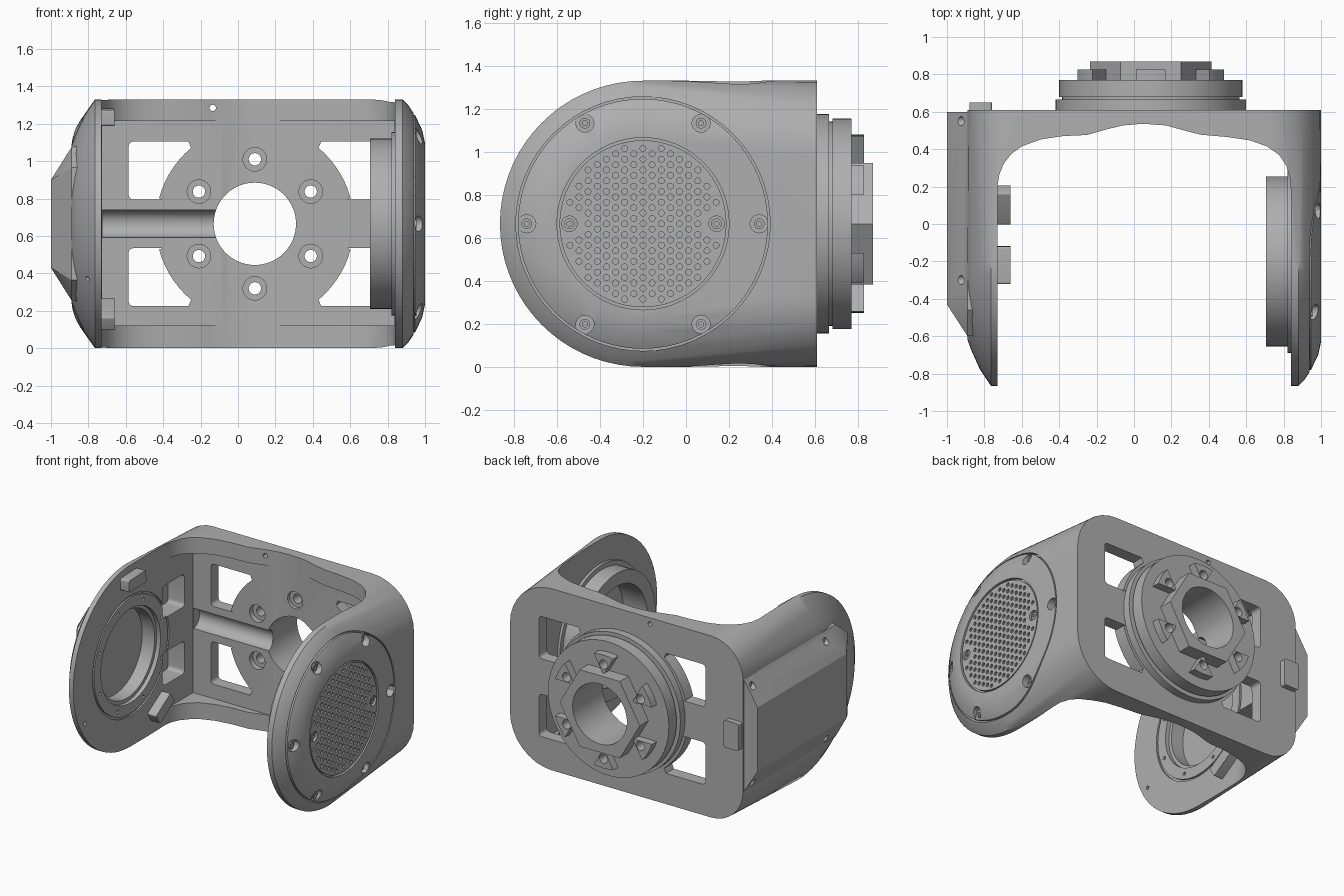
import bpy, bmesh, math
from mathutils import Vector

if "Cube" in bpy.data.objects:
    bpy.data.objects.remove(bpy.data.objects["Cube"])

ZC, ARM_Y, HUB_X = 0.665, -0.2, 0.09
ARM, HUB = (ARM_Y, ZC), (HUB_X, ZC)

grey = bpy.data.materials.new("matte grey")
grey.use_nodes = True
grey.diffuse_color = (0.43, 0.43, 0.43, 1)
grey.node_tree.nodes["Principled BSDF"].inputs["Base Color"].default_value = (0.43, 0.43, 0.43, 1)


def finish(name, bm):
    bmesh.ops.recalc_face_normals(bm, faces=bm.faces[:])
    me = bpy.data.meshes.new(name)
    bm.to_mesh(me)
    bm.free()
    ob = bpy.data.objects.new(name, me)
    bpy.context.scene.collection.objects.link(ob)
    me.materials.append(grey)
    return ob


def polar(c, r, deg):
    return c[0] + r * math.cos(math.radians(deg)), c[1] + r * math.sin(math.radians(deg))


def circle(c, r, n=48):
    return [polar(c, r, 360 * i / n) for i in range(n)]


def rect(u0, u1, v0, v1):
    return [(u0, v0), (u1, v0), (u1, v1), (u0, v1)]


def rounded(pts, corners, radius=0.03):
    """Replace the chosen corners of an outline with small curves."""
    out = []
    for i, p in enumerate(pts):
        if i not in corners:
            out.append(p)
            continue
        p = Vector(p)
        a = p + (Vector(pts[i - 1]) - p).normalized() * radius
        b = p + (Vector(pts[(i + 1) % len(pts)]) - p).normalized() * radius
        for k in range(6):
            t = k / 5
            out.append(tuple(a * (1 - t) ** 2 + p * 2 * t * (1 - t) + b * t * t))
    return out


def add_prism(bm, pts, a, b, axis):
    """Extrude a flat outline from a to b along an axis."""
    place = {"x": lambda u, v, t: (t, u, v), "y": lambda u, v, t: (u, t, v), "z": lambda u, v, t: (u, v, t)}[axis]
    low, high = [[bm.verts.new(place(*p, t)) for p in pts] for t in (a, b)]
    bm.faces.new(low)
    bm.faces.new(high)
    for i in range(len(pts)):
        bm.faces.new((low[i - 1], low[i], high[i], high[i - 1]))


def prism(name, pts, a, b, axis):
    bm = bmesh.new()
    add_prism(bm, pts, a, b, axis)
    return finish(name, bm)


def hull(name, points):
    bm = bmesh.new()
    for p in points:
        bm.verts.new(p)
    bmesh.ops.convex_hull(bm, input=bm.verts[:])
    bmesh.ops.delete(bm, geom=[v for v in bm.verts if not v.link_faces], context="VERTS")
    bmesh.ops.dissolve_limit(bm, angle_limit=0.01, verts=bm.verts[:], edges=bm.edges[:])
    return finish(name, bm)


def cut(target, cutter):
    cutter.hide_render = True
    mod = target.modifiers.new("cut", "BOOLEAN")
    mod.operation, mod.solver, mod.object = "DIFFERENCE", "EXACT", cutter
    with bpy.context.temp_override(object=target, active_object=target):
        bpy.ops.object.modifier_apply(modifier=mod.name)
    bpy.data.objects.remove(cutter)


def drill(target, c, r, a, b, axis, n=48):
    cut(target, prism("cutter", circle(c, r, n), a, b, axis))


def tube(name, c, r_out, r_in, a, b, axis, n=64):
    ob = prism(name, circle(c, r_out, n), a, b, axis)
    drill(ob, c, r_in, a - 0.1, b + 0.1, axis, n)
    return ob


# Outer shell: domed round arms at the front blending into a rounded back plate
sections = [(-0.89, 0.42), (-0.87, 0.475), (-0.825, 0.575), (-0.765, 0.665), (0.88, 0.665),
            (0.91, 0.635), (0.95, 0.575), (0.985, 0.5), (1.0, 0.43)]
points = [(x, *polar(ARM, r, 90 + 5 * i)) for x, r in sections for i in range(37)]
for edge, sx, r in ((-0.89, -1, 0.26), (1.0, 1, 0.34)):
    for sz in (-1, 1):
        for k in range(9):
            u, v = polar((0, 0), r, 11.25 * k)
            points += [(edge + sx * (u - r), y, ZC + sz * (0.665 - r + v)) for y in (0.56, 0.61)]
body = hull("bracket_body", points)

# Open inside with rounded corners, bulged behind the hub
inner = [(-0.73, -1), (-0.73, 0.2), (-0.72, 0.265), (-0.695, 0.325), (-0.655, 0.375), (-0.6, 0.415),
         (-0.5, 0.452), (-0.38, 0.47), (-0.25, 0.476), (-0.15, 0.505), (-0.06, 0.527), (0.05, 0.536),
         (0.17, 0.527), (0.28, 0.497), (0.36, 0.477), (0.5, 0.465), (0.62, 0.447), (0.71, 0.415),
         (0.775, 0.37), (0.815, 0.31), (0.835, 0.24), (0.84, 0.16), (0.84, -1)]
cut(body, prism("cutter", inner, -1, 2, "z"))
cut(body, prism("cutter", rect(-0.728, 0.838, 0.06, 0.52), 0.12, 1.215, "z"))

# Cable groove in the back wall
drill(body, (0.515, ZC), 0.075, -0.725, 0.0, "x", 32)

# Four windows around the hub
for sx in (-1, 1):
    for sz in (-1, 1):
        arc = [polar((0, 0), 0.53, t) for t in range(50, 14, -5)]
        shape = rounded([(0.675, 0.13), (0.675, 0.44), (0.355, 0.44)] + arc + [(0.495, 0.13)], (0, 1))
        cut(body, prism("cutter", [(HUB_X + sx * u, ZC + sz * v) for u, v in shape], 0.4, 0.7, "y"))

# Centre bore, bolt holes and counterbores
drill(body, HUB, 0.22, 0.3, 0.7, "y", 64)
bolts = [polar(HUB, 0.345, 30 + 60 * i) for i in range(6)]
for p in bolts:
    drill(body, p, 0.063, 0.3, 0.56, "y", 32)
    drill(body, p, 0.033, 0.5, 0.7, "y", 24)
drill(body, (-0.135, 1.285), 0.017, 0.3, 0.7, "y", 16)

# Right arm: bearing opening, ring groove and two windows under the cover
drill(body, ARM, 0.32, -0.95, -0.6, "x", 64)
cut(body, tube("cutter", ARM, 0.44, 0.425, -0.742, -0.6, "x"))
drill(body, ARM, 0.345, -0.76, -0.6, "x", 64)
for i in range(8):
    drill(body, polar(ARM, 0.385, 22 + 45 * i), 0.012, -0.76, -0.6, "x", 12)
for z in (0.3, 0.79):
    cut(body, prism("cutter", rounded(rect(0.17, 0.42, z, z + 0.24), range(4)), -0.95, -0.7, "x"))
drill(body, (-0.73, 0.37), 0.014, -0.9, -0.6, "x", 12)

# Left arm: bearing recess, grille seat, seam and screw holes
drill(body, ARM, 0.36, 0.7, 0.9, "x", 64)
drill(body, ARM, 0.4, 0.975, 1.1, "x", 64)
cut(body, tube("cutter", ARM, 0.591, 0.581, 0.93, 1.1, "x"))
screws = [(polar(ARM, 0.54, 60 * i), 0.945) for i in range(6)]
for c, x in screws:
    drill(body, c, 0.042, x, 1.1, "x", 24)

# Perforated grille
grille = prism("perforated_grille", circle(ARM, 0.388, 64), 0.97, 0.997, "x")
bm = bmesh.new()
for i in range(-8, 9):
    for j in range(-8, 9):
        y, z = 0.0425 * i, 0.05 * (j + 0.5 * (i % 2))
        if math.hypot(y, z) < 0.362 and not (abs(z) < 0.06 and abs(y) > 0.28):
            add_prism(bm, circle((ARM_Y + y, ZC + z), 0.014, 10), 0.982, 1.05, "x")
cut(grille, finish("cutter", bm))
for s in (-1, 1):
    c = (ARM_Y + s * 0.342, ZC)
    drill(grille, c, 0.036, 0.98, 1.1, "x", 24)
    screws.append((c, 0.978))
for c, x in screws:
    tube("screw_head", c, 0.025, 0.012, x - 0.005, x + 0.01, "x", 16)

# Inner bearing ring of the left arm
tube("bearing_ring", ARM, 0.455, 0.36, 0.705, 0.85, "x")
tube("bearing_flange", ARM, 0.49, 0.37, 0.82, 0.85, "x")

# Faceted cover on the right arm
rims = [(-0.86, 0.415, -0.46), (-0.89, 0.41, -0.46), (-1.0, 0.235, -0.43)]
points = [(x, y, ZC + s * h) for x, h, front in rims for y in (front, 0.6) for s in (-1, 1)]
points += [(x, -0.6, ZC + s * 0.3) for x in (-0.86, -0.89) for s in (-1, 1)]
cover = hull("side_cover", points)
for y in (0.55, -0.3):
    for s in (-1, 1):
        drill(cover, (y, ZC + s * 0.355), 0.025, -1.1, -0.9, "x", 20)


def turned_box(c, deg, half_u, half_v):
    """Rectangle outline around c, turned by an angle."""
    u, v = Vector(polar((0, 0), half_u, deg)), Vector(polar((0, 0), half_v, deg + 90))
    return [tuple(Vector(c) + u * a + v * b) for a, b in rect(-1, 1, -1, 1)]


# Stop blocks on the inside of the right arm
for name, deg in (("upper_stop", 92), ("lower_stop", -58)):
    box = turned_box(polar(ARM, 0.57, deg), deg + 90, 0.1, 0.043)
    prism(name, rounded(box, range(4), 0.012), -0.74, -0.66, "x")

# Latch on the back plate
prism("back_latch", rounded(rect(-0.88, -0.76, ZC - 0.1, ZC + 0.1), range(4), 0.015), 0.6, 0.65, "y")

# Stepped hub with tabs and a hexagonal nose
tabs = tube("hub_tabs", HUB, 0.415, 0.27, 0.765, 0.827, "y")
for i in range(3):
    cut(tabs, prism("cutter", turned_box(HUB, 60 * i, 1, 0.135), 0.7, 0.9, "y"))
nose = prism("hub_hex_nose", circle(HUB, 0.325, 6), 0.765, 0.87, "y")
steps = [prism("hub_flange", circle(HUB, 0.51, 64), 0.605, 0.665, "y"),
         prism("hub_neck", circle(HUB, 0.475, 64), 0.66, 0.685, "y"),
         prism("hub_drum", circle(HUB, 0.49, 64), 0.68, 0.77, "y")]
for part in steps + [tabs]:
    for p in bolts:
        drill(part, p, 0.033, 0.5, 1.0, "y", 24)
for part in steps + [nose]:
    drill(part, HUB, 0.22, 0.5, 1.0, "y", 64)

# Smooth curved faces, keep hard edges
for ob in bpy.context.scene.objects:
    if ob.type == "MESH" and grey.name in ob.data.materials:
        bpy.ops.object.select_all(action="DESELECT")
        ob.select_set(True)
        bpy.context.view_layer.objects.active = ob
        bpy.ops.object.shade_smooth_by_angle(angle=math.radians(25))
